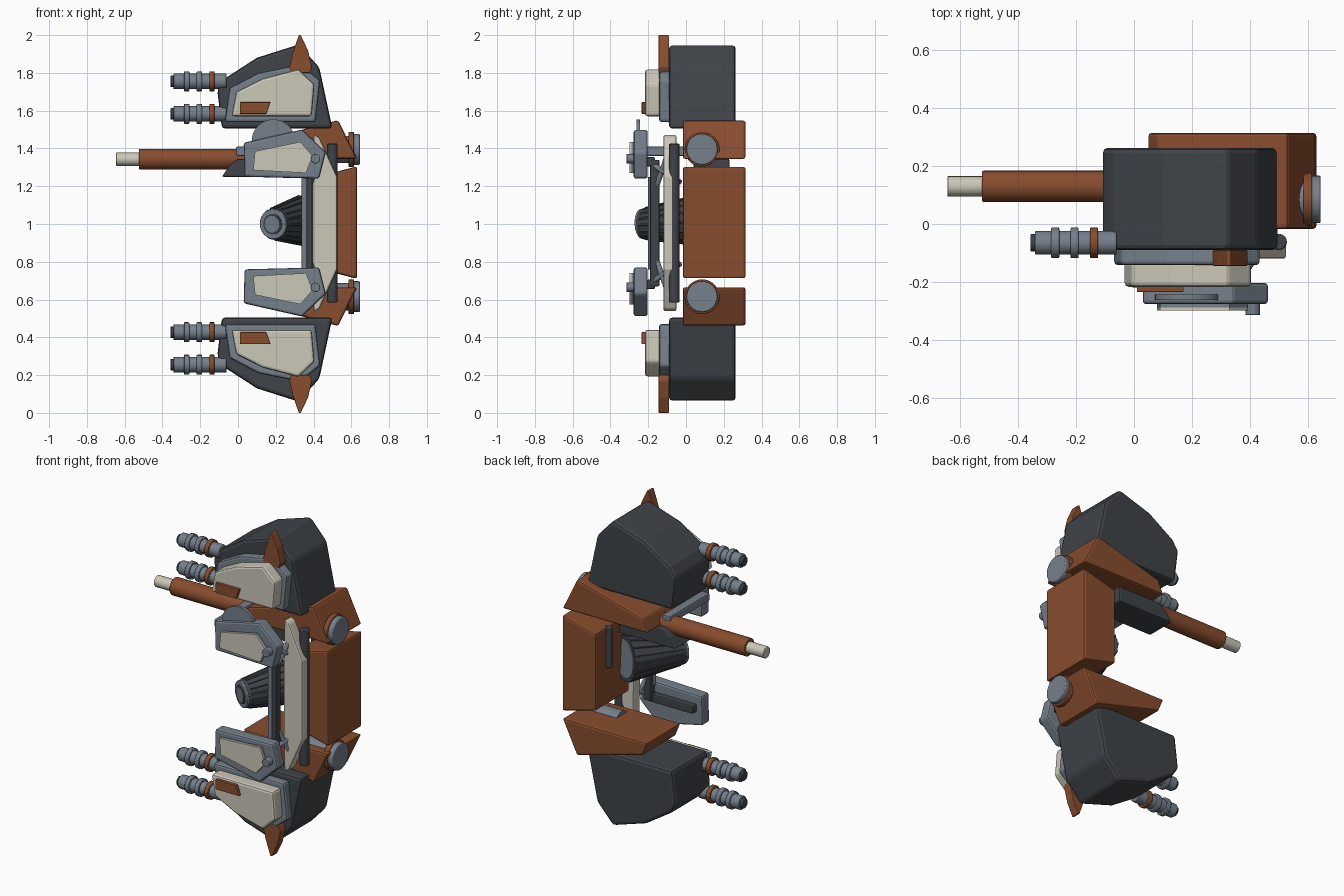
import bpy, bmesh, math
from mathutils import Vector

if "Cube" in bpy.data.objects:
    bpy.data.objects.remove(bpy.data.objects["Cube"])


def material(name, rgb):
    m = bpy.data.materials.new(name)
    m.diffuse_color = (*rgb, 1)
    m.use_nodes = True
    m.node_tree.nodes["Principled BSDF"].inputs["Base Color"].default_value = m.diffuse_color
    return m


RUST = material("rust_orange", (0.245, 0.073, 0.027))
DARK = material("charcoal", (0.050, 0.057, 0.066))
GREY = material("steel_grey", (0.18, 0.215, 0.26))
CREAM = material("cream", (0.60, 0.57, 0.48))


def finish(name, bm, mat, bevel=0.0, smooth=True):
    bmesh.ops.recalc_face_normals(bm, faces=bm.faces[:])
    me = bpy.data.meshes.new(name)
    bm.to_mesh(me)
    bm.free()
    me.materials.append(mat)
    ob = bpy.data.objects.new(name, me)
    bpy.context.collection.objects.link(ob)
    if bevel:
        mod = ob.modifiers.new("bevel", 'BEVEL')
        mod.width = bevel
        mod.segments = 2
        mod.limit_method = 'ANGLE'
        mod.angle_limit = math.radians(25)
    if smooth:
        bpy.ops.object.select_all(action='DESELECT')
        ob.select_set(True)
        bpy.context.view_layer.objects.active = ob
        bpy.ops.object.shade_smooth_by_angle(angle=math.radians(30))
    return ob


def plate(name, pts, y0, y1, mat, bevel=0.01):
    """Extrude an x-z outline between two depths."""
    bm = bmesh.new()
    front = [bm.verts.new((x, y0, z)) for x, z in pts]
    back = [bm.verts.new((x, y1, z)) for x, z in pts]
    n = len(pts)
    bm.faces.new(front)
    bm.faces.new(back[::-1])
    for i in range(n):
        j = (i + 1) % n
        bm.faces.new((front[i], back[i], back[j], front[j]))
    return finish(name, bm, mat, bevel, smooth=False)


def box(name, x, y, z, mat, bevel=0.008):
    return plate(name, [(x[0], z[0]), (x[1], z[0]), (x[1], z[1]), (x[0], z[1])],
                 y[0], y[1], mat, bevel)


def rod(name, a, b, r, mat, r2=None, sides=24, bevel=0.0, caps=True, smooth=True):
    """Cylinder or cone between two points."""
    a, b = Vector(a), Vector(b)
    bm = bmesh.new()
    bmesh.ops.create_cone(bm, cap_ends=caps, segments=sides, radius1=r,
                          radius2=r if r2 is None else r2, depth=(b - a).length)
    rot = (b - a).to_track_quat('Z', 'Y').to_matrix()
    for v in bm.verts:
        v.co = rot @ v.co + (a + b) / 2
    return finish(name, bm, mat, bevel, smooth)


POD = [(-0.085, 1.505), (0.50, 1.505), (0.43, 1.83), (0.32, 1.95),
       (0.10, 1.88), (-0.07, 1.77), (-0.11, 1.71)]
TRIM = [(-0.07, 1.54), (0.41, 1.54), (0.435, 1.76), (0.33, 1.845),
        (0.11, 1.80), (-0.045, 1.72)]
ARMOUR = [(-0.035, 1.57), (0.39, 1.57), (0.405, 1.74), (0.32, 1.82),
          (0.13, 1.77), (-0.01, 1.70)]
TAB = [(0.01, 1.583), (0.15, 1.583), (0.172, 1.645), (0.01, 1.645)]
FIN = [(0.28, 1.80), (0.38, 1.80), (0.392, 1.83), (0.37, 1.92),
       (0.332, 2.0), (0.322, 2.0), (0.288, 1.90), (0.272, 1.83)]
ARM = [(0.63, 1.345), (0.53, 1.55), (0.08, 1.43), (0.045, 1.345)]
SHIELD = [(0.035, 1.25), (0.43, 1.24), (0.465, 1.38), (0.34, 1.50), (0.03, 1.43)]
INLAY = [(0.08, 1.285), (0.36, 1.27), (0.395, 1.36), (0.33, 1.435), (0.09, 1.385)]

# Everything in this loop is mirrored above and below the middle
for side, up in (("upper", True), ("lower", False)):
    def Z(z, c=2.01):
        return z if up else c - z

    def flip(pts, c=2.01):
        return [(x, Z(z, c)) for x, z in pts]

    def span(a, b):
        return tuple(sorted((Z(a), Z(b))))

    # weapon pod with layered armour
    plate(side + "_pod", flip(POD), -0.09, 0.263, DARK, 0.018)
    plate(side + "_pod_trim", flip(TRIM), -0.142, -0.08, GREY, 0.012)
    plate(side + "_pod_armour", flip(ARMOUR), -0.217, -0.13, CREAM, 0.014)
    plate(side + "_pod_tab", flip(TAB), -0.235, -0.21, RUST, 0.003)
    plate(side + "_fin", flip(FIN, 2.0), -0.145, -0.09, RUST, 0.004)

    # twin ringed barrels
    for k, zb in enumerate((1.755, 1.583)):
        n = "%s_barrel_%d" % (side, k + 1)

        def ring(part, x0, x1, r, mat, bev=0.004):
            rod(n + part, (x0, -0.065, Z(zb)), (x1, -0.065, Z(zb)), r, mat, bevel=bev)
        ring("_muzzle", -0.358, -0.33, 0.03, DARK)
        ring("_tube", -0.342, -0.06, 0.041, GREY)
        ring("_ring_a", -0.286, -0.258, 0.053, GREY)
        ring("_ring_b", -0.219, -0.191, 0.053, GREY)
        ring("_band", -0.152, -0.124, 0.053, RUST)

    # swing arm and its hinge
    plate(side + "_arm", flip(ARM), -0.017, 0.315, RUST, 0.012)
    zh = Z(1.395)
    rod(side + "_hinge_pin", (0.38, 0.085, zh), (0.63, 0.085, zh), 0.072, GREY, sides=32)
    rod(side + "_hinge_band", (0.585, 0.085, zh), (0.615, 0.085, zh), 0.092, RUST,
        sides=32, bevel=0.004)
    rod(side + "_hinge_cap", (0.61, 0.085, zh), (0.645, 0.085, zh), 0.082, GREY,
        sides=32, bevel=0.006)

    # small front shield, inlay, pin and bracket
    plate(side + "_shield", flip(SHIELD), -0.277, -0.203, GREY, 0.012)
    plate(side + "_shield_inlay", flip(INLAY), -0.298, -0.289, CREAM, 0)
    plate(side + "_shield_inlay_seat", flip(INLAY), -0.29, -0.27, GREY, 0)
    zp = Z(1.345)
    rod(side + "_shield_pin", (0.41, -0.315, zp), (0.41, -0.26, zp), 0.025, GREY, bevel=0.003)
    box(side + "_shield_bracket", (0.07, 0.39), (-0.21, -0.165), span(1.305, 1.355), DARK)
    # diagonal struts to the spine
    rod(side + "_strut", (0.36, -0.20, Z(1.33)), (0.47, -0.03, Z(1.22)), 0.014, GREY, sides=16)
    rod(side + "_strut_inner", (0.365, -0.17, Z(1.16)), (0.43, -0.10, Z(1.36)), 0.014,
        GREY, sides=16)

# main rear block
plate("rear_block", [(0.63, 0.71), (0.63, 1.305), (0.40, 1.245), (0.40, 0.77)],
      -0.017, 0.315, RUST, 0.012)
rod("block_inner_bar", (0.395, 0.19, 1.0), (0.395, 0.19, 1.25), 0.022, DARK, bevel=0.005)

# cream front panel and the post behind it
plate("front_panel", [(0.40, 1.475), (0.43, 1.46), (0.525, 1.25), (0.525, 0.76),
                      (0.43, 0.55), (0.40, 0.535), (0.395, 0.80), (0.395, 1.21)],
      -0.12, -0.05, CREAM, 0.01)
rod("panel_post", (0.50, -0.062, 0.585), (0.50, -0.062, 1.425), 0.028, DARK, bevel=0.005)

# spine carrying the shields
box("spine", (0.345, 0.395), (-0.19, -0.14), (0.67, 1.34), DARK)
rod("spine_rod", (0.352, -0.185, 0.76), (0.352, -0.185, 1.25), 0.015, GREY, sides=16)

# half round sight on the upper shield
rod("sight_disc", (0.187, -0.262, 1.44), (0.187, -0.243, 1.44), 0.114, GREY, sides=48)

# ribbed sensor cone, wide toward the rear
tip, tail = Vector((0.19, -0.225, 1.0)), Vector((0.36, 0.085, 1.02))
axis = (tail - tip).normalized()
rod("sensor_cone", tip, tail, 0.082, DARK, r2=0.135, smooth=False)
rod("sensor_lens_rim", tip - axis * 0.012, tip + axis * 0.02, 0.08, GREY, bevel=0.004)
rod("sensor_lens", tip - axis * 0.016, tip, 0.055, DARK)
rod("sensor_lens_core", tip - axis * 0.019, tip, 0.045, GREY)
rod("sensor_back", tail - axis * 0.01, tail + axis * 0.004, 0.115, GREY)
u = axis.orthogonal().normalized()
w = axis.cross(u)
for i in range(16):
    t = 2 * math.pi * i / 16
    d = u * math.cos(t) + w * math.sin(t)
    rod("sensor_rib_%d" % (i + 1), tip + axis * 0.02 + d * 0.082, tail + d * 0.132,
        0.008, DARK, sides=6, smooth=False)

# long gun with its mount
rod("gun_barrel", (-0.525, 0.13, 1.343), (0.20, 0.13, 1.343), 0.054, RUST, sides=32, bevel=0.005)
rod("gun_muzzle", (-0.645, 0.13, 1.343), (-0.50, 0.13, 1.343), 0.035, CREAM, bevel=0.003)
plate("gun_mount", [(-0.085, 1.25), (0.30, 1.25), (0.30, 1.345), (0.0, 1.345), (-0.045, 1.31)],
      0.04, 0.23, DARK, 0.008)
box("gun_crossbar", (-0.01, 0.045), (-0.22, 0.17), (1.36, 1.41), GREY)
